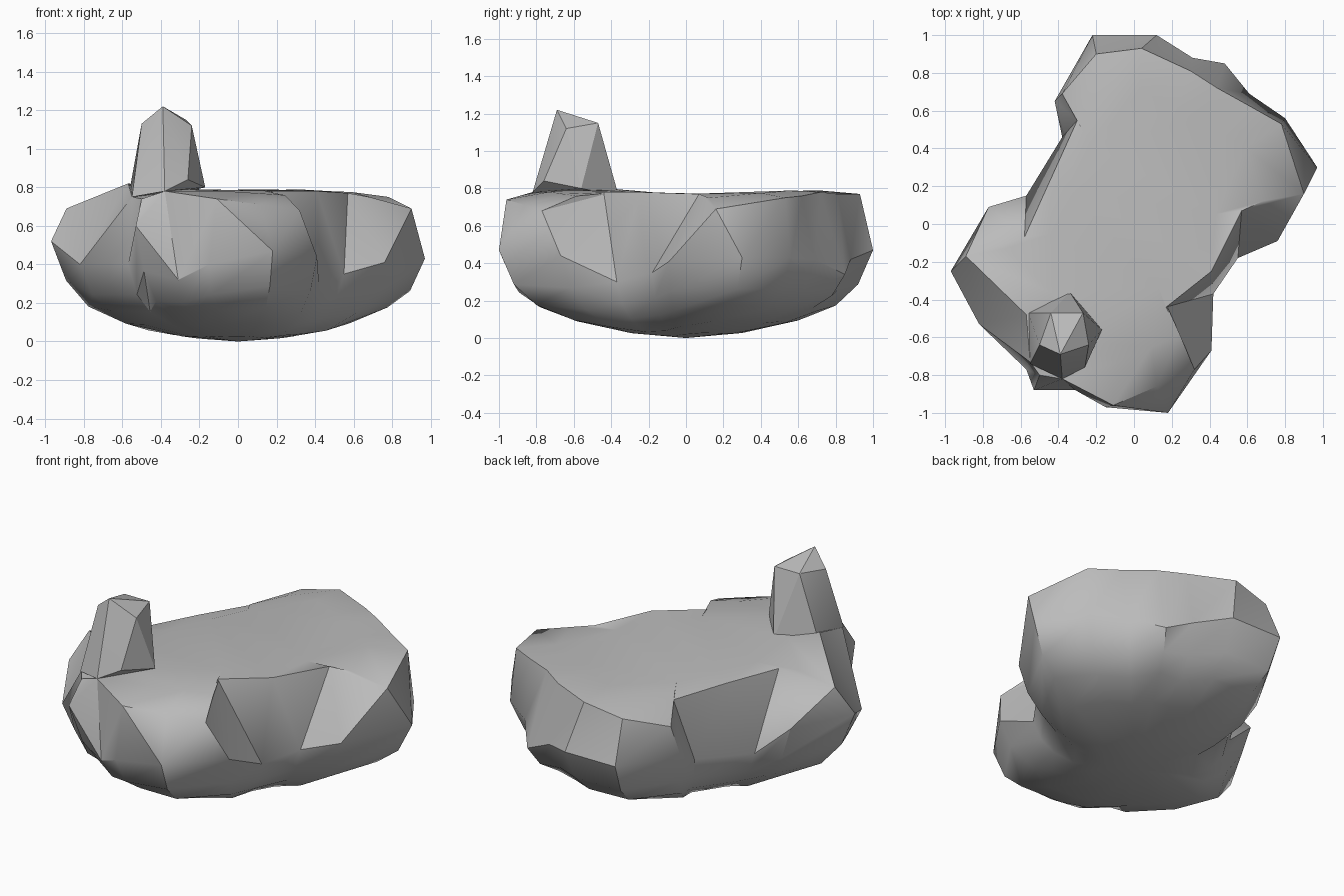
import bpy
import bmesh
import math
from mathutils import Vector

if "Cube" in bpy.data.objects:
    bpy.data.objects.remove(bpy.data.objects["Cube"], do_unlink=True)

stone = bpy.data.materials.new("grey_stone")
stone.use_nodes = True
GREY = (0.5, 0.5, 0.5, 1)
stone.diffuse_color = GREY
stone.node_tree.nodes["Principled BSDF"].inputs["Base Color"].default_value = GREY


def finish(bm, name, angle):
    """Turn a bmesh into a shaded stone object."""
    bmesh.ops.recalc_face_normals(bm, faces=bm.faces)
    mesh = bpy.data.meshes.new(name)
    bm.to_mesh(mesh)
    bm.free()
    mesh.materials.append(stone)
    obj = bpy.data.objects.new(name, mesh)
    bpy.context.collection.objects.link(obj)
    bpy.ops.object.select_all(action="DESELECT")
    obj.select_set(True)
    bpy.context.view_layer.objects.active = obj
    bpy.ops.object.shade_smooth_by_angle(angle=math.radians(angle))
    return obj


def points(rows):
    """Hundredths of a unit to vectors."""
    return [Vector(row) / 100 for row in rows]


def plateau_point(p):
    """Inner point of the nearly level top, leaning towards the rim height."""
    level = 0.77 + 0.03 * abs(p.y)
    return Vector((p.x * 0.76, p.y * 0.76, 0.7 * level + 0.3 * p.z))


def bowl_ring(outline, scale):
    """Shrunken outline dropped onto the rounded underside."""
    ring = []
    for p in outline:
        x, y = p.x * scale, p.y * scale
        r = math.hypot(x, y)
        bowl = 0.005 + 0.24 * r ** 2 + 0.07 * r ** 8
        flank = 0.85 * p.z * scale ** 4
        ring.append(Vector((x, y, max(bowl, flank))))
    return ring


# Rim of the flat top, anticlockwise from the front
rim = points([
    (-11, -96, 74), (12, -86, 71), (32, -77, 68), (17, -44, 78),
    (41, -25, 78), (57, 7, 77), (90, 16, 69), (78, 53, 75),
    (62, 62, 76), (44, 72, 78), (30, 81, 77), (4, 93, 77),
    (-20, 90, 72), (-38, 69, 64), (-30, 55, 73), (-44, 24, 75),
    (-58, -7, 76), (-89, -17, 69), (-57, -48, 82), (-55, -73, 75),
    (-50, -80, 74), (-38, -82, 78)])

# Widest line around the sides, matching the rim corner for corner
girth = points([
    (-15, -97, 40), (18, -100, 47), (41, -67, 44), (42, -37, 30),
    (55, -18, 35), (76, -9, 41), (97, 30, 43), (80, 56, 43),
    (61, 69, 42), (48, 85, 34), (31, 88, 42), (12, 100, 47),
    (-22, 100, 47), (-42, 65, 45), (-38, 46, 35), (-57, 15, 32),
    (-77, 9, 50), (-97, -25, 52), (-82, -53, 40), (-57, -77, 40),
    (-53, -88, 60), (-31, -88, 32)])

# Boulder body: plateau, sides and bowl-shaped underside
plateau = [plateau_point(p) for p in rim]
rings = [plateau, rim, girth]
rings += [bowl_ring(girth, s) for s in (0.92, 0.8, 0.6, 0.3)]

bm = bmesh.new()
loops = [[bm.verts.new(p) for p in ring] for ring in rings]
count = len(rim)
# Side panels whose crease runs the other way, to keep the corners bulging
flipped = (0, 17)
for level, (upper, lower) in enumerate(zip(loops, loops[1:])):
    for i in range(count):
        j = (i + 1) % count
        a, b, c, d = upper[i], lower[i], lower[j], upper[j]
        if level == 1 and i in flipped:
            a, b, c, d = b, c, d, a
        bm.faces.new((a, b, d))
        bm.faces.new((d, b, c))
bmesh.ops.triangulate(bm, faces=[bm.faces.new(loops[0])])
base = bm.verts.new((0, 0, 0))
for i in range(count):
    bm.faces.new((loops[-1][i], base, loops[-1][(i + 1) % count]))
finish(bm, "boulder_body", 38)

# Upright stub near the front corner
stub_foot = points([
    (-56, -47, 80), (-34, -36, 76), (-17, -56, 80),
    (-26, -76, 84), (-38, -82, 78), (-55, -74, 75)])
stub_crown = points([
    (-44, -47, 115), (-27, -47, 115), (-24, -64, 112),
    (-39, -69, 122), (-50, -64, 113)])
bm = bmesh.new()
for p in stub_foot + stub_crown:
    bm.verts.new(p)
bmesh.ops.convex_hull(bm, input=bm.verts[:])
finish(bm, "stone_stub", 25)
